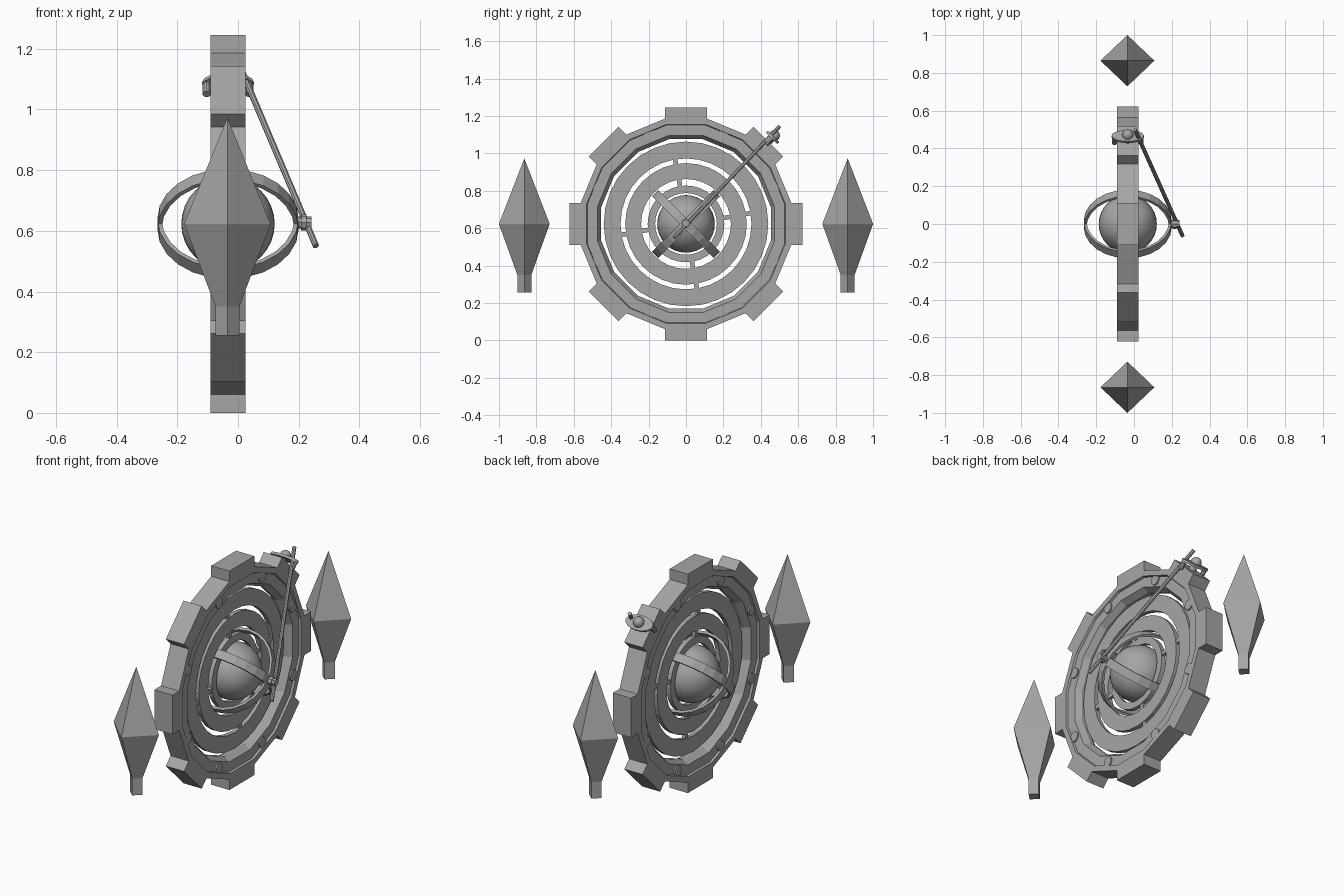
import bpy, bmesh, math
from mathutils import Matrix, Vector

if "Cube" in bpy.data.objects:
    bpy.data.objects.remove(bpy.data.objects["Cube"])

CX, CZ = -0.033, 0.623
CENTER = Vector((CX, 0, CZ))
# Wheel space: local z becomes world x, so discs lie upright
WHEEL = Matrix.Translation(CENTER) @ Matrix(((0, 0, 1, 0), (1, 0, 0, 0), (0, 1, 0, 0), (0, 0, 0, 1)))

stone = bpy.data.materials.new("grey_stone")
stone.diffuse_color = (0.38, 0.38, 0.38, 1)
stone.use_nodes = True
stone.node_tree.nodes["Principled BSDF"].inputs["Base Color"].default_value = stone.diffuse_color


def finish(name, bm, matrix=Matrix(), smooth=False):
    bmesh.ops.recalc_face_normals(bm, faces=bm.faces)
    me = bpy.data.meshes.new(name)
    bm.to_mesh(me)
    bm.free()
    me.materials.append(stone)
    ob = bpy.data.objects.new(name, me)
    bpy.context.collection.objects.link(ob)
    ob.matrix_world = matrix
    if smooth:
        for p in me.polygons:
            p.use_smooth = True
    return ob


def lathe(name, profile, sides, matrix, closed=True, offset=0.0):
    """Spin (radius, height) points about local z."""
    bm = bmesh.new()
    rows = []
    for i in range(sides):
        a = 2 * math.pi * (i + offset) / sides
        rows.append([bm.verts.new((r * math.cos(a), r * math.sin(a), h)) for r, h in profile])
    n = len(profile)
    for i in range(sides):
        p, q = rows[i], rows[(i + 1) % sides]
        for j in range(n if closed else n - 1):
            k = (j + 1) % n
            bm.faces.new((p[j], q[j], q[k], p[k]))
    if not closed:
        bm.faces.new([r[0] for r in rows])
        bm.faces.new([r[-1] for r in rows])
    return finish(name, bm, matrix)


def band(r0, r1, half):
    return [(r0, -half), (r1, -half), (r1, half), (r0, half)]


def box(name, size, matrix):
    bm = bmesh.new()
    bmesh.ops.create_cube(bm, size=1, matrix=Matrix.Diagonal((*size, 1)))
    return finish(name, bm, matrix)


def cylinder(name, r, depth, sides, matrix):
    bm = bmesh.new()
    bmesh.ops.create_cone(bm, cap_ends=True, segments=sides, radius1=r, radius2=r, depth=depth)
    return finish(name, bm, matrix)


def spin(deg):
    return WHEEL @ Matrix.Rotation(math.radians(deg), 4, 'Z')


# Outer wheel with recessed faces and sloped inner wall
T = 0.0575
half_profile = [(0.574, T), (0.542, T), (0.538, T - 0.012), (0.482, T - 0.012), (0.462, 0.012)]
lathe("outer_wheel", half_profile + [(r, -h) for r, h in reversed(half_profile)], 16, WHEEL, offset=0.5)

# Teeth on every other side, rivets between them
for i in range(8):
    box("tooth", (0.07, 0.224, 2 * T), spin(45 * i) @ Matrix.Translation((0.588, 0, 0)))
    cylinder("rivet", 0.03, 2 * T - 0.008, 16, spin(45 * i + 22.5) @ Matrix.Translation((0.51, 0, 0)))

# Nested flat rings and the tabs joining them
for name, r0, r1 in (("large_ring", 0.35, 0.44), ("middle_ring", 0.24, 0.325), ("small_ring", 0.165, 0.205)):
    lathe(name, band(r0, r1, 0.013), 32, WHEEL)
for i in range(4):
    box("large_ring_tab", (0.045, 0.024, 0.02), spin(90 * i + 9.5) @ Matrix.Translation((0.337, 0, 0)))
    box("middle_ring_tab", (0.055, 0.024, 0.02), spin(90 * i + 9) @ Matrix.Translation((0.222, 0, 0)))

# Central globe
bm = bmesh.new()
bmesh.ops.create_uvsphere(bm, u_segments=32, v_segments=16, radius=0.154)
finish("globe", bm, Matrix.Translation(CENTER), smooth=True)

# Two crossed hoops round the globe
for s in (-1, 1):
    lathe("hoop", band(0.219, 0.233, 0.024), 24,
          Matrix.Translation(CENTER) @ Matrix.Rotation(math.radians(45 * s), 4, 'X'))

# Slanted rod from the upper clamp to the hub
top, end = Vector((0.005, 0.5, 1.145)), Vector((0.257, -0.063, 0.55))
axis = end - top
turn = axis.to_track_quat('Z', 'X').to_matrix().to_4x4()
cylinder("rod", 0.0105, axis.length, 8, Matrix.Translation((top + end) / 2) @ turn)

# Hub where the rod meets the hoops
hub = Matrix.Translation((0.216, 0, 0.627)) @ Matrix.Rotation(math.radians(90), 4, 'Y')
cylinder("hub", 0.02, 0.052, 8, hub)
cylinder("hub_collar", 0.026, 0.018, 8, hub)

# Clamp on the upper rear tooth: local z points outward from the wheel
CLAMP = Matrix.Translation(CENTER) @ Matrix.Rotation(math.radians(-45), 4, 'X')
cylinder("clamp_plate", 0.085, 0.014, 16,
         CLAMP @ Matrix.Translation((0, 0, 0.655)) @ Matrix.Diagonal((1, 0.5, 1, 1)))
cylinder("clamp_post", 0.02, 0.05, 12, CLAMP @ Matrix.Translation((0, 0, 0.64)))
bm = bmesh.new()
bmesh.ops.create_uvsphere(bm, u_segments=16, v_segments=8, radius=0.03)
finish("clamp_knob", bm, CLAMP @ Matrix.Translation((0, 0, 0.668)), smooth=True)
for s in (-1, 1):
    cylinder("clamp_peg", 0.014, 0.055, 10, CLAMP @ Matrix.Translation((s * 0.07, 0, 0.632)))

# Floating crystals on each side
for s in (-1, 1):
    lathe("crystal", [(0.038, 0.255), (0.038, 0.35), (0.1385, CZ), (0.0005, 0.972)], 4,
          Matrix.Translation((-0.035, s * 0.8645, 0)) @ Matrix.Diagonal((1.03, 0.98, 1, 1)), closed=False)
